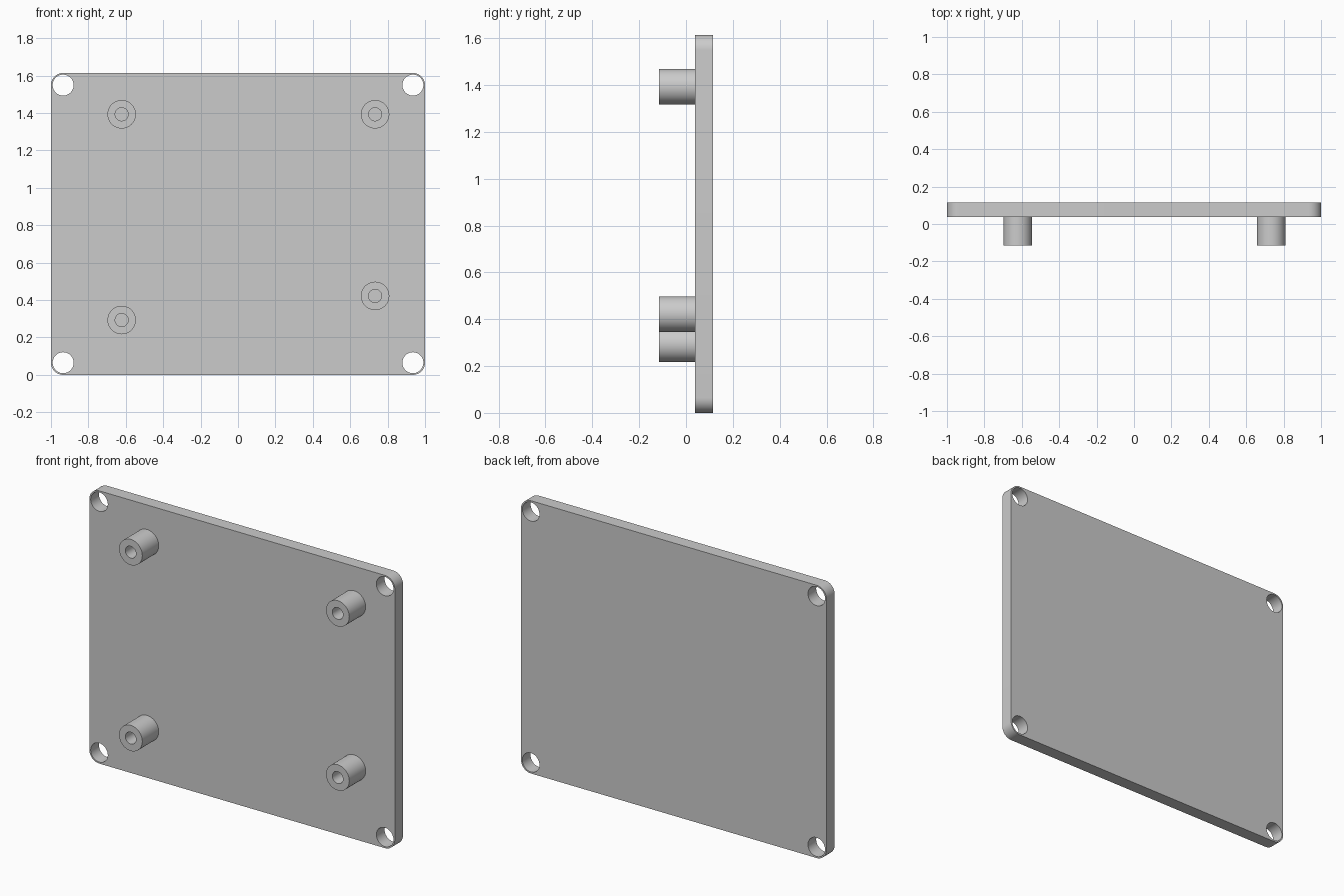
import bpy, bmesh
from math import sin, cos, pi, radians
from mathutils import Vector

W, H = 1.0, 1.614                  # half width, full height
FRONT, BACK = 0.038, 0.115         # plate faces
TIP = -0.115                       # front end of the posts
CORNER = 0.065

old = bpy.data.objects.get("Cube")
if old:
    bpy.data.objects.remove(old, do_unlink=True)

grey = bpy.data.materials.new("light grey")
grey.use_nodes = True
colour = (0.6, 0.6, 0.6, 1)
grey.diffuse_color = colour
grey.node_tree.nodes["Principled BSDF"].inputs["Base Color"].default_value = colour


def arc(x, z, r, start, end, n):
    """Points on an arc, in the x-z plane."""
    angles = [start + (end - start) * i / n for i in range(n + 1)]
    return [(x + r * cos(a), z + r * sin(a)) for a in angles]


def circle(x, z, r, n=48):
    return arc(x, z, r, 0, 2 * pi, n)[:-1]


def slab(name, loops, y0, y1):
    """Outline with holes, filled and extruded along y."""
    bm = bmesh.new()
    edges = []
    for loop in loops:
        verts = [bm.verts.new((x, y0, z)) for x, z in loop]
        edges += [bm.edges.new((a, b)) for a, b in zip(verts, verts[1:] + verts[:1])]
    bmesh.ops.triangle_fill(bm, edges=edges, use_beauty=True, normal=Vector((0, -1, 0)))
    out = bmesh.ops.extrude_face_region(bm, geom=bm.faces[:], use_keep_orig=True)
    moved = [g for g in out["geom"] if isinstance(g, bmesh.types.BMVert)]
    bmesh.ops.translate(bm, verts=moved, vec=(0, y1 - y0, 0))
    bmesh.ops.recalc_face_normals(bm, faces=bm.faces[:])
    mesh = bpy.data.meshes.new(name)
    bm.to_mesh(mesh)
    bm.free()
    mesh.materials.append(grey)
    obj = bpy.data.objects.new(name, mesh)
    bpy.context.collection.objects.link(obj)
    bpy.ops.object.select_all(action="DESELECT")
    obj.select_set(True)
    bpy.context.view_layer.objects.active = obj
    bpy.ops.object.shade_smooth_by_angle(angle=radians(30))
    return obj


# Plate with rounded corners and a screw hole in each
cx, low, high = W - CORNER, CORNER, H - CORNER
centres = [(cx, high), (-cx, high), (-cx, low), (cx, low)]
outline = []
for i, (x, z) in enumerate(centres):
    outline += arc(x, z, CORNER, i * pi / 2, (i + 1) * pi / 2, 12)
slab("plate", [outline] + [circle(x, z, 0.056) for x, z in centres], FRONT, BACK)

# Hollow standoff posts, seated just inside the plate
posts = {
    "upper_right_post": (-0.622, 1.393),
    "upper_left_post": (0.733, 1.393),
    "lower_right_post": (-0.622, 0.293),
    "lower_left_post": (0.733, 0.422),
}
for name, (x, z) in posts.items():
    slab(name, [circle(x, z, 0.076), circle(x, z, 0.035)], TIP, FRONT + 0.005)
